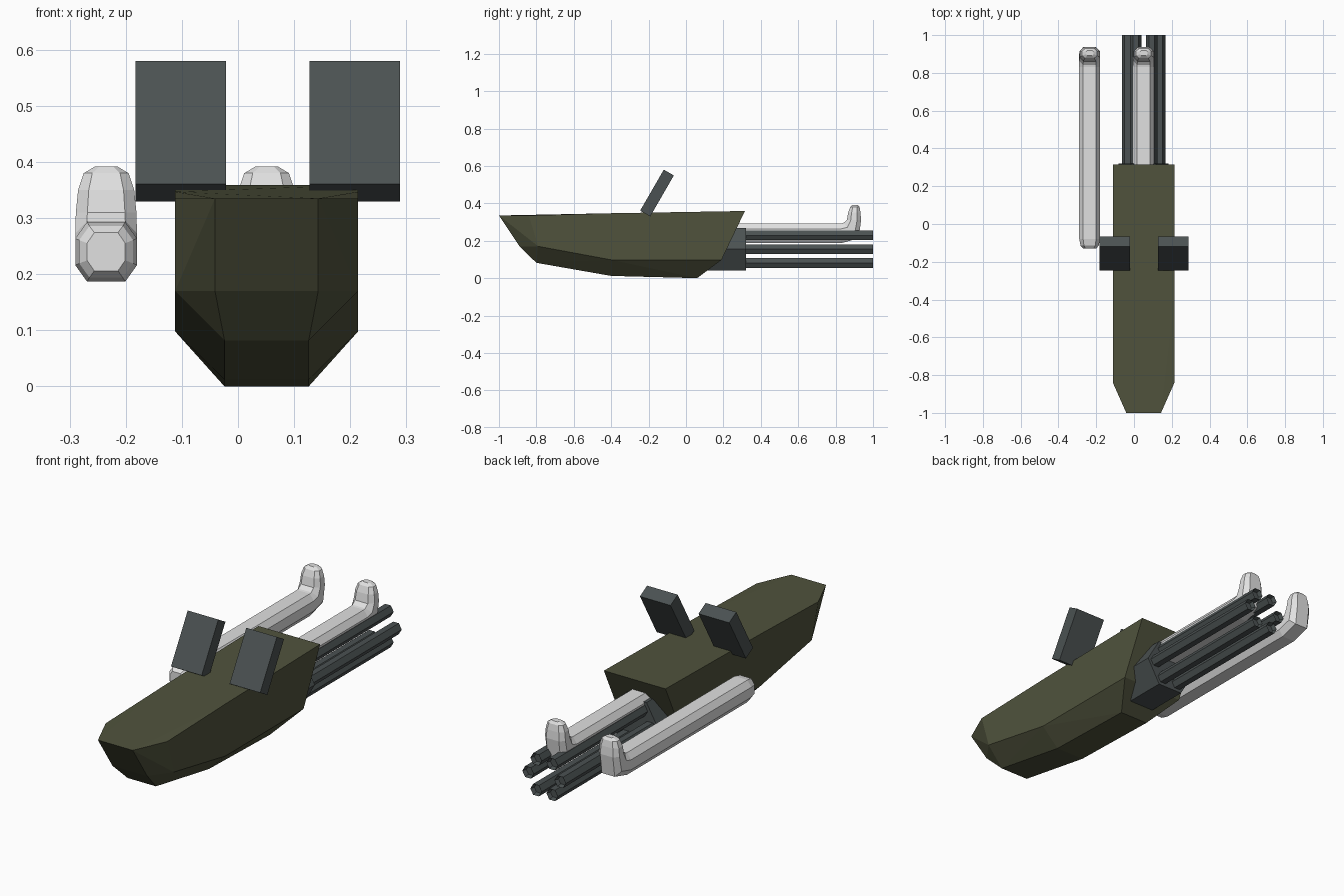
import bpy, bmesh, math
from mathutils import Matrix, Vector

cube = bpy.data.objects.get("Cube")
if cube:
    bpy.data.objects.remove(cube, do_unlink=True)

CX = 0.051  # centre line of the hull


def material(name, rgb):
    m = bpy.data.materials.new(name)
    m.use_nodes = True
    m.diffuse_color = (*rgb, 1)
    m.node_tree.nodes["Principled BSDF"].inputs["Base Color"].default_value = (*rgb, 1)
    return m


olive = material("olive", (0.08, 0.086, 0.046))
steel = material("dark steel", (0.07, 0.083, 0.084))
white = material("off white", (0.75, 0.75, 0.75))


def finish(name, bm, mat):
    bmesh.ops.recalc_face_normals(bm, faces=bm.faces)
    me = bpy.data.meshes.new(name)
    bm.to_mesh(me)
    bm.free()
    me.materials.append(mat)
    ob = bpy.data.objects.new(name, me)
    bpy.context.collection.objects.link(ob)
    return ob


# Faceted hull: mirrored corner points wrapped in a convex skin
def hull():
    deck, keel = 0.163, 0.075
    corners = [(0.092, -1, 0.335), (0.092, -0.89, 0.17), (keel, -0.8, 0.082),
               (deck, -0.84, 0.335), (deck, -0.79, 0.17),
               (deck, -0.4, 0.347), (deck, -0.4, 0.098), (keel, -0.4, 0.012),
               (deck, 0.315, 0.359), (deck, 0.19, 0.098), (keel, 0.06, 0)]
    bm = bmesh.new()
    for x, y, z in corners:
        for s in (-1, 1):
            bm.verts.new((CX + s * x, y, z))
    bmesh.ops.convex_hull(bm, input=bm.verts)
    bmesh.ops.dissolve_limit(bm, angle_limit=0.01, verts=bm.verts, edges=bm.edges)
    finish("hull", bm, olive)


# Hexagonal prism lying along y, with an optional recessed bore at the back
def hex_prism(name, x, z, r, y0, y1, bore=False):
    bm = bmesh.new()
    turn = Matrix.Translation((x, (y0 + y1) / 2, z)) @ Matrix.Rotation(math.pi / 2, 4, 'X')
    bmesh.ops.create_cone(bm, cap_ends=True, segments=6, radius1=r, radius2=r, depth=y1 - y0,
                          matrix=turn @ Matrix.Rotation(math.pi / 6, 4, 'Z'))
    # Put a corner on the +x side
    far = max(v.co.x for v in bm.verts) - x
    if far < r * 0.95:
        bmesh.ops.rotate(bm, verts=bm.verts, cent=(x, 0, z),
                         matrix=Matrix.Rotation(math.pi / 6, 3, 'Y'))
    if bore:
        end = max(bm.faces, key=lambda f: f.calc_center_median().y)
        bmesh.ops.inset_region(bm, faces=[end], thickness=r * 0.25)
        bmesh.ops.translate(bm, verts=end.verts, vec=(0, -0.02, 0))
    finish(name, bm, steel)


# Tilted plate
def panel(name, x):
    bm = bmesh.new()
    bmesh.ops.create_cube(bm, size=1, matrix=Matrix.Translation((x, -0.155, 0.455))
                          @ Matrix.Rotation(-math.pi / 6, 4, 'X')
                          @ Matrix.Diagonal((0.162, 0.062, 0.253, 1)))
    finish(name, bm, steel)


# Eight-sided tube that bends upward at the rear
def arm(name, x):
    # y, z, turn, half width, half thickness
    rings = [(-0.13, 0.24, 0, 0.034, 0.034), (-0.115, 0.24, 0, 0.048, 0.046),
             (-0.08, 0.24, 0, 0.055, 0.053), (0.83, 0.24, 0, 0.055, 0.053),
             (0.882, 0.254, 45, 0.055, 0.058), (0.898, 0.31, 90, 0.054, 0.038),
             (0.9, 0.35, 90, 0.05, 0.033), (0.903, 0.38, 90, 0.04, 0.025),
             (0.905, 0.392, 90, 0.02, 0.014)]
    section = [(1, 0.45), (0.62, 1), (-0.62, 1), (-1, 0.45),
               (-1, -0.45), (-0.62, -1), (0.62, -1), (1, -0.45)]
    bm = bmesh.new()
    loops = []
    for y, z, turn, w, h in rings:
        up = Vector((0, -math.sin(math.radians(turn)), math.cos(math.radians(turn))))
        loops.append([bm.verts.new(Vector((x + u * w, y, z)) + up * v * h) for u, v in section])
    for a, b in zip(loops, loops[1:]):
        for i in range(8):
            j = (i + 1) % 8
            bm.faces.new((a[i], a[j], b[j], b[i]))
    bm.faces.new(loops[0])
    bm.faces.new(loops[-1])
    finish(name, bm, white)


hull()

# Rotary gun: housing and six barrels in a ring
GZ = 0.155
hex_prism("barrel_housing", CX, GZ, 0.132, 0.02, 0.32)
for k in range(6):
    a = k * math.pi / 3
    hex_prism(f"barrel_{k + 1}", CX + 0.085 * math.cos(a), GZ + 0.085 * math.sin(a),
              0.03, 0.3, 1, True)

panel("right_panel", CX - 0.153)
panel("left_panel", CX + 0.157)
arm("outer_arm", -0.235)
arm("centre_arm", CX)
